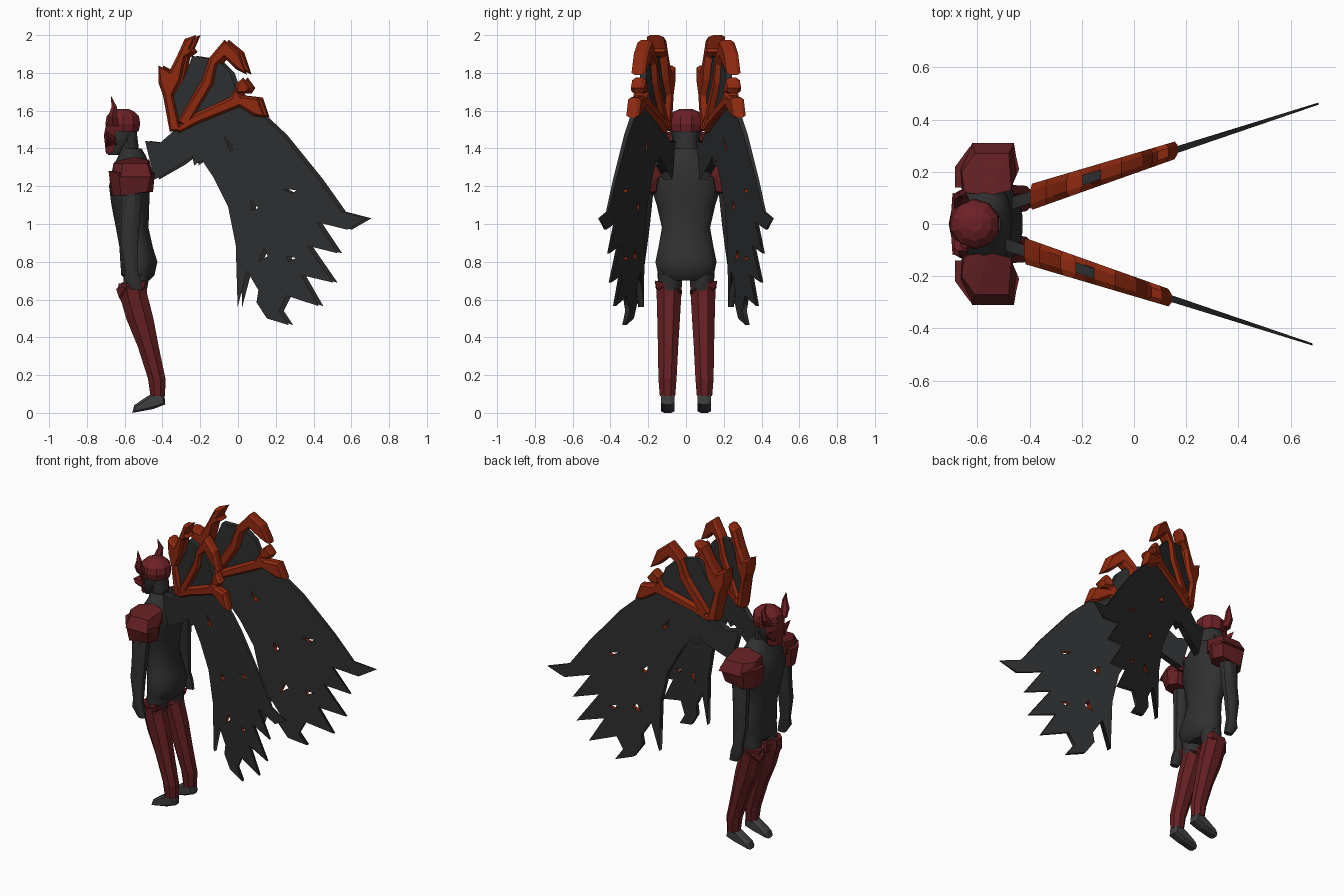
import bpy, bmesh, math
from mathutils import Vector


def material(name, rgb):
    m = bpy.data.materials.new(name)
    m.diffuse_color = (*rgb, 1)
    return m


BLACK = material("charcoal", (0.030, 0.030, 0.031))
WING = material("wing_charcoal", (0.026, 0.027, 0.028))
GREY = material("boot_grey", (0.050, 0.050, 0.050))
RED = material("dark_red", (0.125, 0.014, 0.016))
MASK = material("mask_red", (0.155, 0.015, 0.019))
ORANGE = material("burnt_orange", (0.270, 0.022, 0.005))


def finish(name, bm, mat, smooth=None):
    bmesh.ops.recalc_face_normals(bm, faces=bm.faces[:])
    me = bpy.data.meshes.new(name)
    bm.to_mesh(me)
    bm.free()
    me.materials.append(mat)
    ob = bpy.data.objects.new(name, me)
    bpy.context.collection.objects.link(ob)
    if smooth:
        bpy.ops.object.select_all(action='DESELECT')
        ob.select_set(True)
        bpy.context.view_layer.objects.active = ob
        bpy.ops.object.shade_smooth_by_angle(angle=math.radians(smooth))
    return ob


def loft(name, rings, mat, sides=8, side=1, smooth=None):
    """Stack of horizontal ellipses: (x, y, z, radius x, radius y)."""
    bm = bmesh.new()
    loops = []
    for cx, cy, z, rx, ry in rings:
        loops.append([bm.verts.new((cx + rx * math.cos(a), side * (cy + ry * math.sin(a)), z))
                      for a in (2 * math.pi * (i + 0.5) / sides for i in range(sides))])
    for a, b in zip(loops, loops[1:]):
        for i in range(sides):
            j = (i + 1) % sides
            bm.faces.new((a[i], a[j], b[j], b[i]))
    bm.faces.new(loops[0])
    bm.faces.new(loops[-1])
    return finish(name, bm, mat, smooth)


def hull(name, points, mat, side=1):
    bm = bmesh.new()
    for x, y, z in points:
        bm.verts.new((x, side * y, z))
    bmesh.ops.convex_hull(bm, input=bm.verts[:])
    return finish(name, bm, mat)


def slab(name, outline, mat, place, rim=0.0):
    """Extruded x-z outline with raised chamfered faces; place maps (x, z, depth -1..1)."""
    bm = bmesh.new()
    front = bm.faces.new([bm.verts.new((x, -0.5, z)) for x, z in outline])
    ext = bmesh.ops.extrude_face_region(bm, geom=[front], use_keep_orig=True)
    new = [v for v in ext["geom"] if isinstance(v, bmesh.types.BMVert)]
    bmesh.ops.translate(bm, verts=new, vec=(0, 1, 0))
    bmesh.ops.recalc_face_normals(bm, faces=bm.faces[:])
    if rim:
        for cap in [f for f in bm.faces if abs(f.normal.y) > 0.9]:
            bmesh.ops.inset_region(bm, faces=[cap], thickness=rim, depth=0.5, use_even_offset=False)
    for v in bm.verts:
        v.co = place(v.co.x, v.co.z, v.co.y)
    bmesh.ops.triangulate(bm, faces=[f for f in bm.faces if len(f.verts) > 4])
    return finish(name, bm, mat)


def wing_place(side, half):
    """Vertical plane sweeping back and outwards from the shoulder blade."""
    def place(x, z, d):
        y = 0.115 + 0.325 * (x + 0.37) + d * half(x)
        return Vector((x + 0.012 * side, side * y, z))
    return place


# Wing outlines as x, z pairs
MEMBRANE = [(-.48, 1.44), (-.40, 1.43), (-.32, 1.50), (-.34, 1.66), (-.27, 1.78), (-.23, 1.89), (-.10, 1.87),
            (-.03, 1.80), (.02, 1.66), (.09, 1.62), (.25, 1.47), (.44, 1.235), (.56, 1.065), (.695, 1.03),
            (.59, .97), (.43, 1.01), (.54, .845), (.38, .885), (.515, .69), (.345, .73), (.44, .565),
            (.27, .62), (.23, .54), (.28, .465), (.165, .50), (.11, .585), (.12, .65), (.06, .75),
            (.01, .56), (0, .89), (-.04, 1.09), (-.12, 1.25), (-.18, 1.34), (-.22, 1.31), (-.23, 1.36),
            (-.29, 1.315), (-.43, 1.235)]
TEARS = [[(-.06, 1.46), (-.01, 1.40), (-.03, 1.385)], [(.08, 1.125), (.085, 1.07), (.12, 1.085)],
         [(.25, 1.185), (.32, 1.18), (.30, 1.16)], [(.12, .80), (.15, .87), (.17, .83)],
         [(.27, .83), (.32, .82), (.28, .80)]]
FRAME = {
    "front_strut": [(-.35, 1.49), (-.385, 1.68), (-.41, 1.75), (-.41, 1.84), (-.35, 1.81), (-.32, 1.87),
                    (-.27, 1.98), (-.21, 2.0), (-.24, 1.93), (-.225, 1.91), (-.265, 1.88), (-.29, 1.76),
                    (-.33, 1.68), (-.29, 1.49)],
    "middle_strut": [(-.31, 1.54), (-.18, 1.76), (-.14, 1.88), (-.06, 1.975), (.02, 1.91), (.06, 1.79),
                     (0, 1.82), (-.06, 1.88), (-.10, 1.84), (-.12, 1.74), (-.26, 1.51)],
    "lower_strut": [(-.32, 1.51), (-.23, 1.58), (-.03, 1.67), (0, 1.72), (.03, 1.68), (.12, 1.67),
                    (.155, 1.565), (.10, 1.57), (.02, 1.62), (-.20, 1.53), (-.30, 1.48)],
    "claw": [(0, 1.74), (.04, 1.775), (.08, 1.72), (.06, 1.69), (0, 1.69)],
}


def membrane(name, side):
    # Filled flat curve with torn holes, thickened
    cu = bpy.data.curves.new(name, 'CURVE')
    cu.dimensions, cu.fill_mode, cu.extrude = '2D', 'BOTH', 1.0
    for pts in [MEMBRANE] + TEARS:
        sp = cu.splines.new('POLY')
        sp.points.add(len(pts) - 1)
        for p, (x, z) in zip(sp.points, pts):
            p.co = (x, z, 0, 1)
        sp.use_cyclic_u = True
    tmp = bpy.data.objects.new(name + "_outline", cu)
    bpy.context.collection.objects.link(tmp)
    deps = bpy.context.evaluated_depsgraph_get()
    me = bpy.data.meshes.new_from_object(tmp.evaluated_get(deps))
    bpy.data.objects.remove(tmp)
    bm = bmesh.new()
    bm.from_mesh(me)
    bmesh.ops.remove_doubles(bm, verts=bm.verts[:], dist=1e-4)
    # Tear rims are orange
    centres = [Vector((sum(p[0] for p in t) / 3, sum(p[1] for p in t) / 3)) for t in TEARS]
    for f in bm.faces:
        c = f.calc_center_median()
        rim = abs(f.normal.z) < 0.5 and any((c.xy - k).length < 0.05 for k in centres)
        f.material_index = 1 if rim else 0
    place = wing_place(side, lambda x: 0.004 + 0.020 * (0.7 - x) / 1.18)
    for v in bm.verts:
        v.co = place(v.co.x, v.co.y, v.co.z)
    finish(name, bm, WING).data.materials.append(ORANGE)


# Torso, neck and head
loft("torso", [(-.53, 0, .70, .06, .10), (-.53, 0, .73, .09, .15), (-.525, 0, .80, .10, .165),
               (-.54, 0, .88, .09, .148), (-.56, 0, .98, .088, .13), (-.57, 0, 1.10, .102, .158),
               (-.575, 0, 1.20, .11, .19), (-.565, 0, 1.30, .10, .175), (-.56, 0, 1.36, .075, .11),
               (-.57, 0, 1.40, .06, .07)], BLACK, 16, smooth=40)
loft("neck", [(-.575, 0, 1.34, .06, .065), (-.59, 0, 1.50, .055, .065)], BLACK, 10, smooth=40)
loft("head", [(-.655, 0, 1.365, .035, .04), (-.63, 0, 1.42, .07, .07), (-.61, 0, 1.50, .085, .08),
              (-.61, 0, 1.58, .075, .07)], BLACK, 10, smooth=40)
loft("skull_cap", [(-.61, 0, 1.49, .088, .088), (-.61, 0, 1.53, .097, .097), (-.61, 0, 1.57, .09, .09),
                   (-.61, 0, 1.595, .065, .065), (-.61, 0, 1.61, .03, .03)], MASK, 10)
hull("face_mask", [(-.71, 0, 1.47), (-.70, 0, 1.38), (-.68, 0, 1.56)] +
     [(x, s * y, z) for s in (1, -1) for x, y, z in
      [(-.695, .03, 1.37), (-.66, .065, 1.38), (-.65, .085, 1.45), (-.655, .088, 1.54), (-.70, .05, 1.52)]], MASK)

for s, tag in ((1, "left"), (-1, "right")):
    # Horns and cheek flares
    loft("horn_" + tag, [(-.66, .075, 1.52, .035, .03), (-.665, .105, 1.57, .027, .025),
                         (-.655, .115, 1.62, .016, .016), (-.672, .105, 1.675, .002, .002)], MASK, 6, s)
    hull("cheek_flare_" + tag, [(-.70, .04, 1.48), (-.70, .05, 1.41), (-.65, .07, 1.46), (-.64, .07, 1.42),
                                (-.695, .12, 1.49), (-.685, .115, 1.46)], MASK, s)
    # Arms and hands
    loft("arm_" + tag, [(-.565, .20, 1.27, .05, .05), (-.565, .22, 1.18, .06, .052), (-.57, .23, 1.0, .052, .043),
                        (-.575, .24, .90, .05, .04), (-.565, .25, .76, .035, .03), (-.56, .255, .71, .045, .027),
                        (-.535, .255, .65, .03, .018)], BLACK, 8, s, smooth=40)
    # Two-tier shoulder armour
    hull("shoulder_upper_" + tag, [(-.65, .12, 1.33), (-.66, .20, 1.32), (-.61, .27, 1.32), (-.48, .27, 1.32),
                                   (-.47, .13, 1.34), (-.55, .11, 1.355), (-.66, .12, 1.25), (-.665, .22, 1.25),
                                   (-.62, .31, 1.25), (-.46, .31, 1.25), (-.445, .22, 1.25), (-.47, .13, 1.25)], RED, s)
    hull("shoulder_lower_" + tag, [(-.685, .14, 1.28), (-.685, .22, 1.28), (-.63, .295, 1.27), (-.46, .295, 1.27),
                                   (-.44, .21, 1.27), (-.47, .14, 1.28), (-.67, .15, 1.15), (-.66, .22, 1.15),
                                   (-.62, .27, 1.15), (-.48, .27, 1.17), (-.45, .21, 1.17), (-.48, .16, 1.17)], RED, s)
    # Legs
    loft("thigh_" + tag, [(-.55, .085, .62, .065, .06), (-.53, .085, .78, .075, .068)], BLACK, 10, s, smooth=40)
    loft("trouser_" + tag, [(-.425, .098, .09, .042, .044), (-.43, .098, .18, .05, .052), (-.475, .095, .35, .06, .058),
                            (-.52, .092, .50, .078, .065), (-.555, .09, .63, .08, .071),
                            (-.56, .09, .685, .078, .074)], RED, 8, s)
    hull("trouser_cuff_" + tag, [(-.645, .09, .655), (-.615, .09, .69), (-.63, .12, .61), (-.60, .09, .56),
                                 (-.60, .16, .66), (-.49, .165, .70), (-.475, .09, .68), (-.50, .155, .66),
                                 (-.60, .025, .66), (-.59, .03, .60), (-.50, .02, .64)], RED, s)
    # Feet
    slab("foot_" + tag, [(-.56, 0), (-.55, .04), (-.50, .075), (-.46, .10), (-.39, .10), (-.385, .045), (-.45, .02)],
         GREY, lambda x, z, d, s=s: Vector((x, s * 0.097 + d * 0.036, z)), 0.012)
    # Wings
    membrane("wing_membrane_" + tag, s)
    for part, outline in FRAME.items():
        slab("wing_" + part + "_" + tag, outline, ORANGE,
             wing_place(s, lambda x: 0.050 - 0.03 * (x + 0.4)), 0.014)
